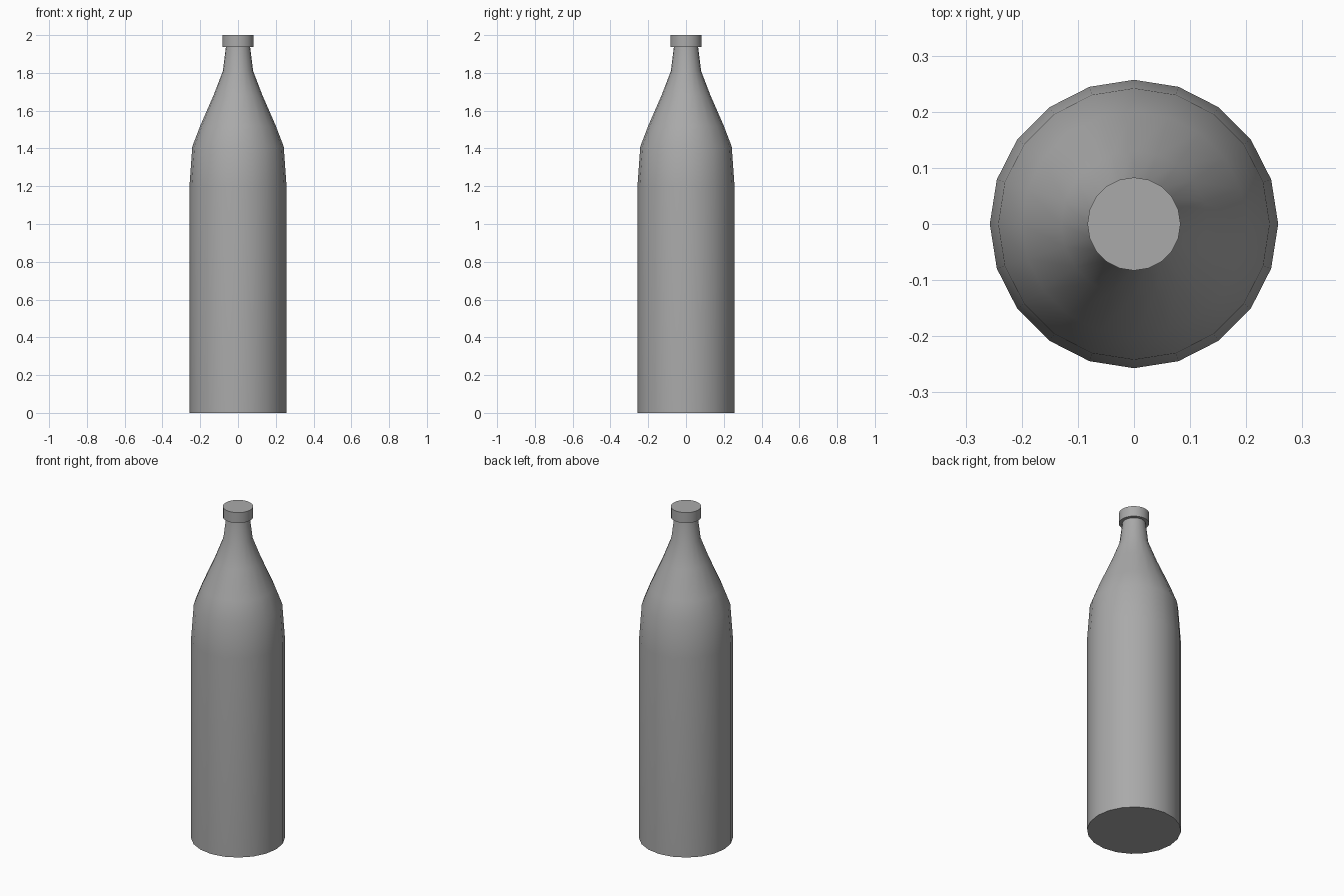
import bpy, bmesh, math
from mathutils import Vector

cube = bpy.data.objects.get("Cube")
if cube:
    bpy.data.objects.remove(cube, do_unlink=True)

SIDES = 20

grey = bpy.data.materials.new("plain_grey")
grey.use_nodes = True
colour = (0.4, 0.4, 0.4, 1)
grey.diffuse_color = colour
grey.node_tree.nodes["Principled BSDF"].inputs["Base Color"].default_value = colour


def lathe(name, profile):
    """Turn a (radius, height) profile around z and close both ends."""
    bm = bmesh.new()
    rings = []
    for r, z in profile:
        angles = [math.tau * i / SIDES for i in range(SIDES)]
        rings.append([bm.verts.new((r * math.cos(a), r * math.sin(a), z)) for a in angles])
    for low, high in zip(rings, rings[1:]):
        for i in range(SIDES):
            j = (i + 1) % SIDES
            bm.faces.new((low[i], low[j], high[j], high[i]))
    bm.faces.new(rings[0][::-1])
    bm.faces.new(rings[-1])
    mesh = bpy.data.meshes.new(name)
    bm.to_mesh(mesh)
    bm.free()
    mesh.materials.append(grey)
    obj = bpy.data.objects.new(name, mesh)
    bpy.context.collection.objects.link(obj)
    bpy.ops.object.select_all(action="DESELECT")
    obj.select_set(True)
    bpy.context.view_layer.objects.active = obj
    bpy.ops.object.shade_smooth_by_angle(angle=math.radians(35))
    return obj


# Body with sloping shoulder and neck
lathe("bottle_body", [(0.257, 0), (0.257, 1.2), (0.242, 1.41), (0.2, 1.52),
                      (0.13, 1.68), (0.08, 1.81), (0.064, 1.94)])

# Cap
lathe("bottle_cap", [(0.083, 1.937), (0.083, 2.0)])
